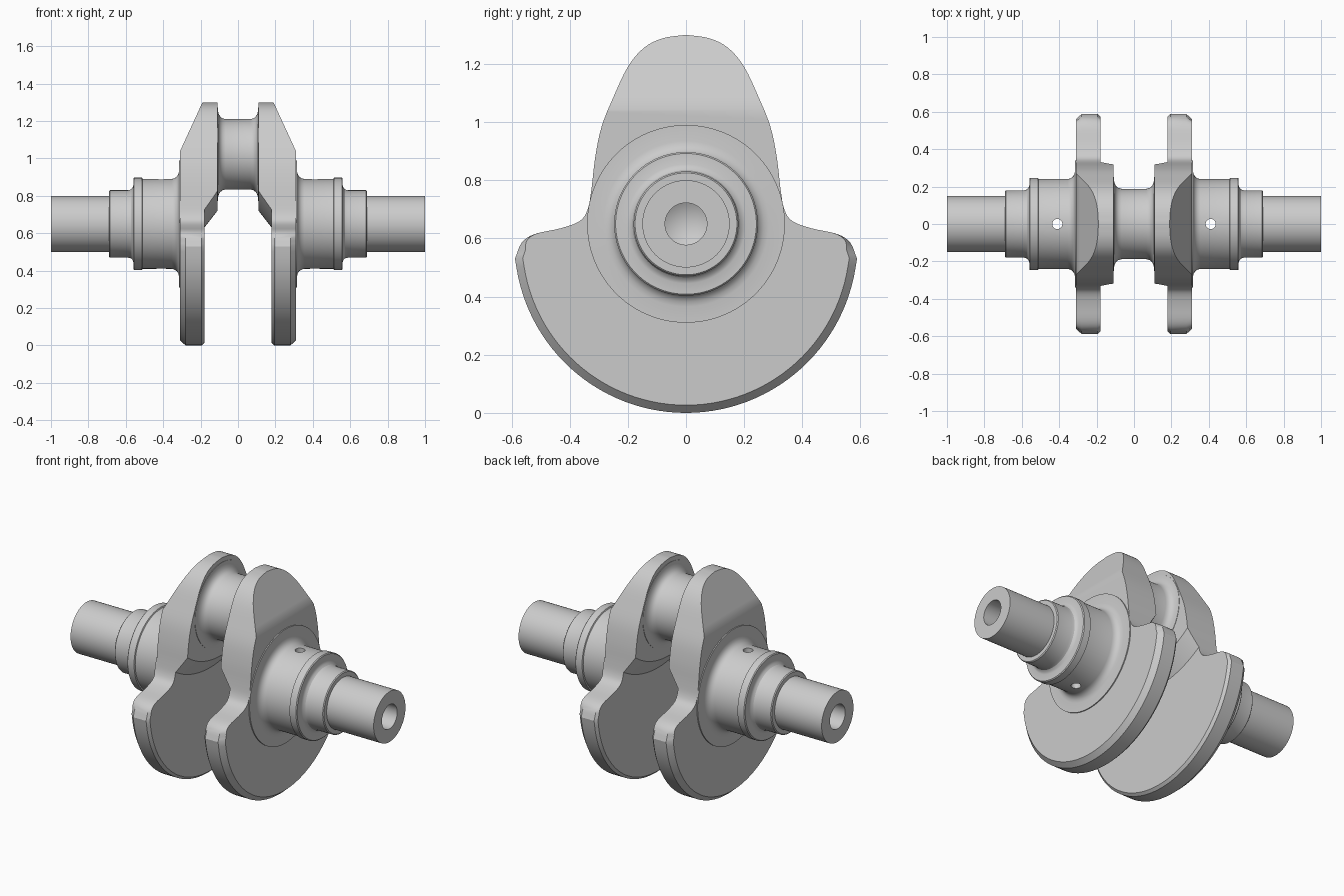
import bpy, bmesh, math
from mathutils import Vector

if "Cube" in bpy.data.objects:
    bpy.data.objects.remove(bpy.data.objects["Cube"])

AXIS = 0.65   # main shaft height
PIN = 1.022   # crank pin height


def make(name, bm):
    bmesh.ops.remove_doubles(bm, verts=bm.verts, dist=1e-5)
    bmesh.ops.recalc_face_normals(bm, faces=bm.faces)
    me = bpy.data.meshes.new(name)
    bm.to_mesh(me)
    bm.free()
    ob = bpy.data.objects.new(name, me)
    bpy.context.collection.objects.link(ob)
    return ob


def skin(bm, rings):
    for a, b in zip(rings, rings[1:]):
        n = len(a)
        for i in range(n):
            j = (i + 1) % n
            bm.faces.new((a[i], a[j], b[j], b[i]))


def lathe(name, pts, z, seg=96):
    """Revolve (x, radius) points about the x direction at height z."""
    bm = bmesh.new()
    ang = [2 * math.pi * i / seg for i in range(seg)]
    skin(bm, [[bm.verts.new((x, r * math.sin(a), z + r * math.cos(a))) for a in ang]
              for x, r in pts])
    return make(name, bm)


def finish(ob, cutter=None, op='DIFFERENCE', mirror=True, angle=28):
    bpy.ops.object.select_all(action='DESELECT')
    bpy.context.view_layer.objects.active = ob
    ob.select_set(True)
    if cutter:
        m = ob.modifiers.new("cut", 'BOOLEAN')
        m.object, m.operation, m.solver = cutter, op, 'EXACT'
        bpy.ops.object.modifier_apply(modifier=m.name)
        bpy.data.objects.remove(cutter)
    if mirror:
        m = ob.modifiers.new("mirror", 'MIRROR')
        m.use_clip = False
        m.use_mirror_merge = False
        bpy.ops.object.modifier_apply(modifier=m.name)
    bpy.ops.object.shade_smooth_by_angle(angle=math.radians(angle))


def catmull(pts, n=4):
    p = [Vector(q) for q in pts]
    p = [2 * p[0] - p[1]] + p + [2 * p[-1] - p[-2]]
    out = []
    for a, b, c, d in zip(p, p[1:], p[2:], p[3:]):
        for k in range(n):
            t = k / n
            out.append(0.5 * (2 * b + (c - a) * t + (2 * a - 5 * b + 4 * c - d) * t ** 2
                              + (3 * b - a - 3 * c + d) * t ** 3))
    return out + [p[-2]]


# Stepped main shaft with journal fillet, collar and blind centre bore
shaft = lathe("main_shaft", [
    (0.25, 0), (0.25, 0.30), (0.30, 0.34), (0.315, 0.34), (0.315, 0.285), (0.318, 0.268),
    (0.327, 0.253), (0.34, 0.244), (0.355, 0.24), (0.51, 0.24), (0.513, 0.247),
    (0.555, 0.247), (0.56, 0.242), (0.56, 0.205), (0.564, 0.193), (0.573, 0.184),
    (0.588, 0.18), (0.685, 0.18), (0.69, 0.175), (0.69, 0.15), (1.0, 0.15),
    (1.0, 0.072), (0.76, 0.072), (0.72, 0)], AXIS)

# Vertical oil hole through each journal
bm = bmesh.new()
bmesh.ops.create_cone(bm, cap_ends=True, segments=32, radius1=0.027, radius2=0.027, depth=1)
bmesh.ops.translate(bm, verts=bm.verts, vec=(0.41, 0, AXIS))
drill = make("oil_hole_cutter", bm)
drill.hide_render = True
finish(shaft, drill)

# Web outline: crank cheek, waist and round counterweight
half = catmull([(0, 1.30), (0.08, 1.288), (0.145, 1.255), (0.2, 1.19), (0.25, 1.085),
                (0.29, 0.985), (0.312, 0.88), (0.325, 0.77), (0.338, 0.70), (0.365, 0.66),
                (0.43, 0.635), (0.52, 0.615), (0.565, 0.585), (0.588, 0.53)])
a0 = math.asin(0.06 / 0.59)
half += [Vector((0.59 * math.cos(a), 0.59 - 0.59 * math.sin(a)))
         for a in [a0 + (math.pi / 2 - a0) * k / 28 for k in range(1, 29)]]
outline = half + [Vector((-p.x, p.y)) for p in half[-2:0:-1]]

bm = bmesh.new()
rings = []
for x, s in ((0.11, 0.975), (0.18, 0.975), (0.195, 1), (0.28, 1), (0.309, 0.955)):
    ring = []
    for p in outline:
        f = 1 + (s - 1) * min(1, max(0, (0.62 - p.y) / 0.06))  # chamfer the counterweight only
        ring.append(bm.verts.new((x, p.x * f, 0.59 + (p.y - 0.59) * f)))
    rings.append(ring)
skin(bm, rings)
bm.faces.new(rings[0])
bm.faces.new(rings[-1])
# Sloped outer face at the top of the cheek
cut = bmesh.ops.bisect_plane(bm, geom=bm.verts[:] + bm.edges[:] + bm.faces[:],
                             plane_co=(0.305, 0, 1.05), plane_no=(0.25, 0, 0.115),
                             clear_outer=True)
bmesh.ops.edgeloop_fill(bm, edges=[e for e in cut['geom_cut']
                                   if isinstance(e, bmesh.types.BMEdge)])
web = make("crank_web", bm)

# Conical step on the inner face, below the pin
step = lathe("step_cutter", [(0.05, 0), (0.05, 0.453), (0.11, 0.53), (0.18, 0.62),
                             (0.18, 1.6), (0.5, 1.6), (0.5, 0)], 1.25, 128)
step.hide_render = True
finish(web, step, 'INTERSECT')

# Crank pin with filleted ends
side = [(0.13, 0), (0.13, 0.252), (0.108, 0.25), (0.107, 0.232), (0.102, 0.213),
        (0.093, 0.2), (0.082, 0.192), (0.066, 0.188)]
pin = lathe("crank_pin", [(-x, r) for x, r in side] + side[::-1], PIN)
finish(pin, mirror=False)
